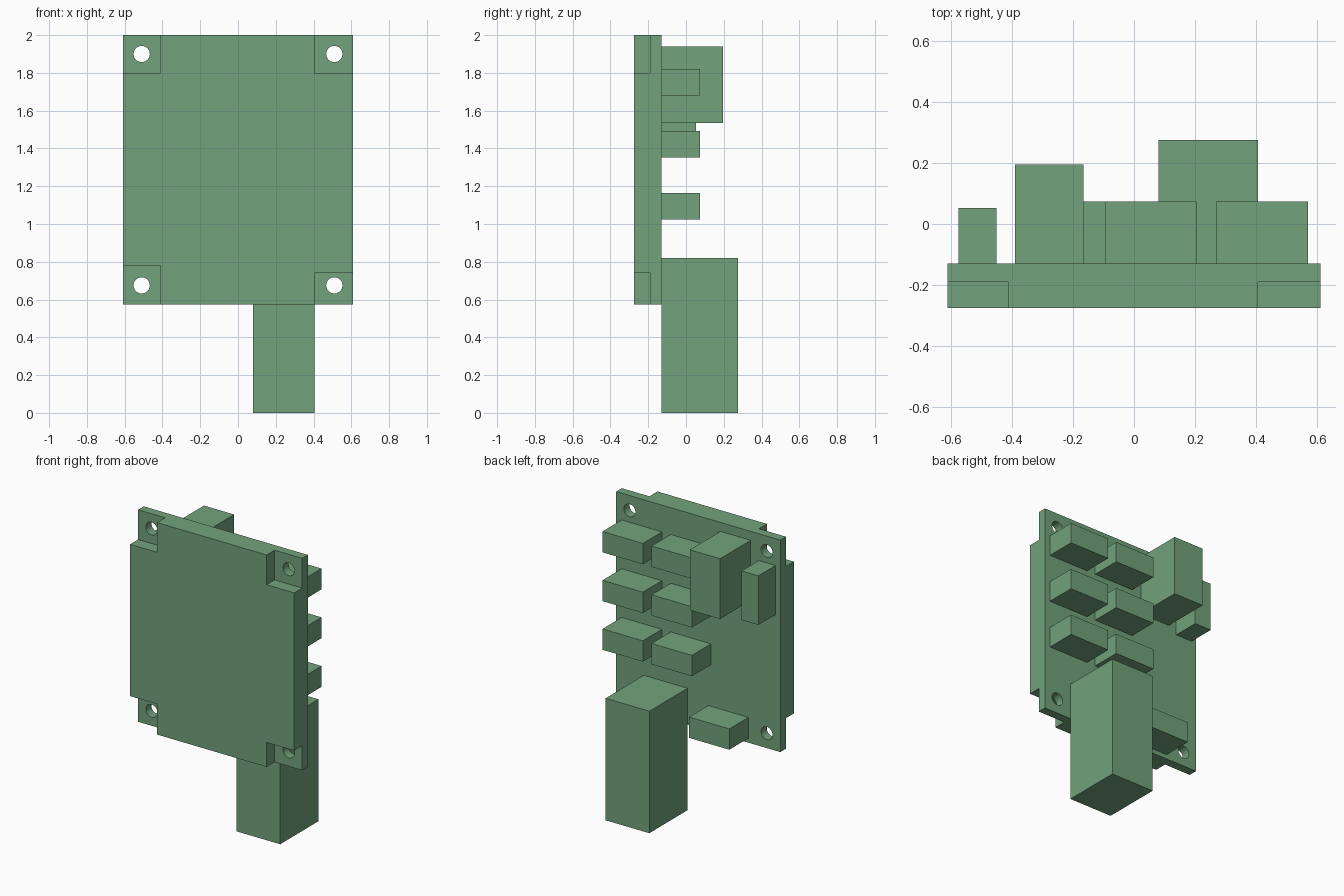
import bpy
import bmesh
from mathutils import Matrix, Vector

cube = bpy.data.objects.get("Cube")
if cube:
    bpy.data.objects.remove(cube, do_unlink=True)

GREEN = (0.17, 0.36, 0.20, 1.0)
green = bpy.data.materials.new("board_green")
green.use_nodes = True
green.diffuse_color = GREEN
green.node_tree.nodes["Principled BSDF"].inputs["Base Color"].default_value = GREEN

HALF_W, BOTTOM, TOP = 0.61, 0.575, 2.0
FRONT, PLATE_FRONT, PLATE_BACK = -0.275, -0.19, -0.13


def finish(name, bm):
    bmesh.ops.recalc_face_normals(bm, faces=bm.faces)
    mesh = bpy.data.meshes.new(name)
    bm.to_mesh(mesh)
    bm.free()
    mesh.materials.append(green)
    obj = bpy.data.objects.new(name, mesh)
    bpy.context.collection.objects.link(obj)
    return obj


def slab(name, outline, y0, y1):
    """Extrude an x-z outline from y0 to y1."""
    bm = bmesh.new()
    face = bm.faces.new([bm.verts.new((x, y0, z)) for x, z in outline])
    ext = bmesh.ops.extrude_face_region(bm, geom=[face])
    verts = [g for g in ext["geom"] if isinstance(g, bmesh.types.BMVert)]
    bmesh.ops.translate(bm, verts=verts, vec=Vector((0, y1 - y0, 0)))
    return finish(name, bm)


def box(name, x0, x1, z0, z1, y1, y0=PLATE_BACK):
    return slab(name, [(x0, z0), (x1, z0), (x1, z1), (x0, z1)], y0, y1)


# Mounting plate with four through holes
plate = box("mounting_plate", -HALF_W, HALF_W, BOTTOM, TOP, PLATE_BACK, PLATE_FRONT)
bm = bmesh.new()
for x in (-0.51, 0.51):
    for z in (0.675, 1.9):
        place = Matrix.Translation((x, -0.16, z)) @ Matrix.Rotation(1.5707963, 4, "X")
        bmesh.ops.create_cone(bm, cap_ends=True, segments=32, radius1=0.043,
                              radius2=0.043, depth=0.2, matrix=place)
cutter = finish("hole_cutter", bm)
cutter.hide_render = True
cutter.hide_set(True)
holes = plate.modifiers.new("holes", "BOOLEAN")
holes.operation = "DIFFERENCE"
holes.solver = "EXACT"
holes.object = cutter

# Front panel with notched corners
L, R = -0.41, 0.405
UP, LOW_L, LOW_R = 1.8, 0.78, 0.74
slab("front_panel", [
    (L, BOTTOM), (R, BOTTOM), (R, LOW_R), (HALF_W, LOW_R), (HALF_W, UP), (R, UP),
    (R, TOP), (L, TOP), (L, UP), (-HALF_W, UP), (-HALF_W, LOW_L), (L, LOW_L),
], FRONT, PLATE_FRONT)

# Two columns of small connectors
for row, z in enumerate((1.68, 1.352, 1.025), 1):
    for side, x in (("left", 0.27), ("middle", -0.095)):
        box(f"connector_{side}_{row}", x, x + 0.3, z, z + 0.14, 0.073)

# Single components
box("lower_connector", -0.373, -0.075, 0.605, 0.745, 0.073)
box("tall_component", -0.39, -0.165, 1.535, 1.94, 0.195)
box("slim_component", -0.575, -0.45, 1.49, 1.82, 0.053)
box("large_plug", 0.08, 0.405, 0.0, 0.82, 0.275)
